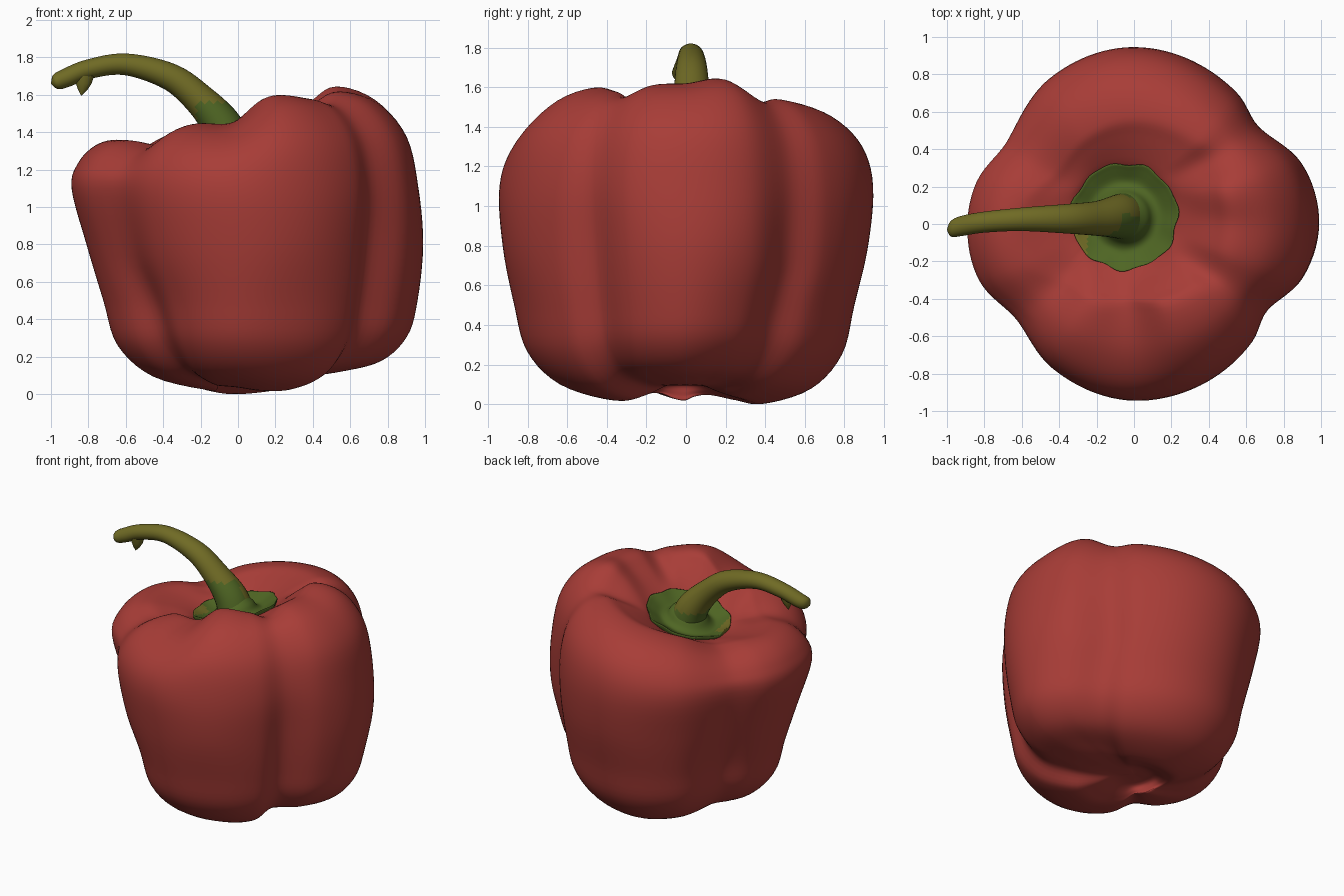
import bpy, bmesh, math
from mathutils import Vector

if "Cube" in bpy.data.objects:
    bpy.data.objects.remove(bpy.data.objects["Cube"])


def material(name, rgb):
    m = bpy.data.materials.new(name)
    m.diffuse_color = (*rgb, 1)
    m.use_nodes = True
    m.node_tree.nodes["Principled BSDF"].inputs["Base Color"].default_value = m.diffuse_color
    return m


RED = material("pepper red", (0.39, 0.046, 0.038))
GREEN = material("calyx green", (0.078, 0.132, 0.017))
OLIVE = material("stem olive", (0.16, 0.145, 0.018))


def catmull(pts, steps):
    """Smooth curve through a list of vectors."""
    out = []
    for i in range(len(pts) - 1):
        a, b = pts[max(i - 1, 0)], pts[i]
        c, d = pts[i + 1], pts[min(i + 2, len(pts) - 1)]
        for k in range(steps):
            t = k / steps
            out.append(0.5 * (2 * b + (c - a) * t + (2 * a - 5 * b + 4 * c - d) * t * t
                              + (3 * b - a - 3 * c + d) * t ** 3))
    return out + [pts[-1].copy()]


def skin(name, rings, mats, rule=None):
    """Join closed rings of points into one smooth surface."""
    bm = bmesh.new()
    rows = [[bm.verts.new(p) for p in ring] for ring in rings]
    n = len(rows[0])
    for lo, hi in zip(rows, rows[1:]):
        for j in range(n):
            k = (j + 1) % n
            bm.faces.new((lo[j], lo[k], hi[k], hi[j]))
    bmesh.ops.remove_doubles(bm, verts=bm.verts[:], dist=0.00005)
    bmesh.ops.recalc_face_normals(bm, faces=bm.faces[:])
    for f in bm.faces:
        f.smooth = True
        if rule:
            f.material_index = rule(f.calc_center_median())
    me = bpy.data.meshes.new(name)
    bm.to_mesh(me)
    bm.free()
    for m in mats:
        me.materials.append(m)
    ob = bpy.data.objects.new(name, me)
    bpy.context.collection.objects.link(ob)
    return ob


# Lobe and groove columns: angle, bottom crest radius and height,
# radius at z 0.5 / 0.8 / 1.1, top crest radius and height
COLUMNS = [
    (0, .55, .12, .96, .99, .965, .55, 1.62),
    (20, .47, .12, .90, .95, .94, .55, 1.64),
    (38, .38, .10, .79, .83, .845, .60, 1.53),
    (52, .40, .04, .83, .88, .89, .58, 1.54),
    (90, .38, .00, .85, .92, .945, .58, 1.48),
    (120, .33, .02, .78, .85, .90, .55, 1.42),
    (147, .24, .05, .64, .74, .81, .52, 1.33),
    (165, .18, .04, .69, .78, .87, .60, 1.355),
    (180, .15, .02, .72, .81, .89, .65, 1.36),
    (200, .15, .03, .69, .79, .88, .62, 1.355),
    (219, .20, .06, .62, .73, .81, .52, 1.33),
    (240, .32, .05, .75, .84, .885, .50, 1.44),
    (267, .38, .04, .86, .92, .94, .45, 1.455),
    (290, .40, .02, .865, .925, .93, .48, 1.59),
    (315, .42, .03, .84, .88, .89, .52, 1.58),
    (327, .42, .10, .78, .825, .85, .57, 1.55),
    (342, .52, .12, .90, .94, .94, .55, 1.61),
]


def column(deg):
    """Periodic smooth blend of the columns at any angle."""
    n = len(COLUMNS)

    def key(i):
        c = COLUMNS[i % n]
        return c[0] + 360 * (i // n), Vector(c[1:])
    i = max(k for k in range(n) if COLUMNS[k][0] <= deg)
    (a0, p0), (a1, p1), (a2, p2), (a3, p3) = [key(i + k) for k in (-1, 0, 1, 2)]
    h = a2 - a1
    t = (deg - a1) / h
    m1, m2 = (p2 - p0) / (a2 - a0) * h, (p3 - p1) / (a3 - a1) * h
    return ((2 * t ** 3 - 3 * t * t + 1) * p1 + (t ** 3 - 2 * t * t + t) * m1
            + (3 * t * t - 2 * t ** 3) * p2 + (t ** 3 - t * t) * m2)


CX, CY = -0.05, 0.04      # centre of the calyx
TILT = 0.2                # the top slopes up towards +x
WARPS = [(38, -10), (219, 14)]   # grooves that bend sideways near the bottom


def body_profile(deg):
    rb, zb, r5, r8, r11, rt, zt = column(deg)
    slope = TILT * math.cos(math.radians(deg))
    pts = [(0, .11), (.12, .10), (.5 * rb + .06, .5 * zb + .035), (rb, zb)]
    for a in (32, 60):
        s, c = math.sin(math.radians(a)), math.cos(math.radians(a))
        pts.append((rb + (r5 - rb) * s, zb + (.5 - zb) * (1 - c)))
    pts += [(r5, .5), (r8, .8), (r11, 1.1)]
    for a in (32, 62):
        s, c = math.sin(math.radians(a)), math.cos(math.radians(a))
        pts.append((rt + (r11 - rt) * c, 1.1 + (zt - 1.1) * s))
    zd = min(1.365 + .35 * slope, zt - .02)
    pts += [(rt, zt), (.55 * rt + .135, .65 * zt + .35 * zd), (.30, zd),
            (.2, 1.295 + .25 * slope), (0, 1.275)]
    out = []
    for k, p in enumerate(catmull([Vector(p) for p in pts], 5)):
        w = min(1, max(0, 2 * (1 - p.x / rt))) if k > 55 else 0
        low = max(0, 1 - p.y / .7) if k < 45 else 0
        bend = sum(amt * math.exp(-((deg - c) / 28) ** 2) for c, amt in WARPS)
        a = math.radians(deg + bend * low)
        out.append((p.x * math.cos(a) + CX * w, p.x * math.sin(a) + CY * w, max(p.y, 0)))
    return out


# Fruit body
SEG = 144
cols = [body_profile(360 * j / SEG) for j in range(SEG)]
skin("pepper_body", list(zip(*cols)), [RED])

# Calyx: wavy-edged funnel lying in the top hollow
calyx_curve = catmull([Vector(p) for p in
                       [(.27, 1.325), (.285, 1.377), (.25, 1.36), (.19, 1.33),
                        (.15, 1.345), (.12, 1.39), (.08, 1.43)]], 4)
rings = []
for p in calyx_curve:
    ring = []
    for j in range(72):
        a = 2 * math.pi * j / 72
        edge = max(0, (p.x - .15) / .15)
        r = p.x * (1 + edge * (.025 * math.sin(7 * a) + .02 * math.sin(11 * a + 1)))
        x, y = r * math.cos(a), r * math.sin(a)
        ring.append((CX + x, CY + y, p.y + .35 * TILT * math.cos(a) * min(1, r / .3)))
    rings.append(ring)
skin("calyx", rings, [GREEN, OLIVE],
     lambda c: 1 if c.x < -.25 and c.y < .03 else 0)

# Curved stem: x, y, z, radius along the path
path = [(-.04, .04, 1.32, .12), (-.09, .04, 1.44, .108), (-.20, .03, 1.57, .086),
        (-.36, .028, 1.695, .073), (-.60, .025, 1.763, .058), (-.80, .01, 1.737, .052),
        (-.92, -.01, 1.69, .05), (-.975, -.025, 1.668, .04), (-1.0, -.03, 1.66, .001)]
line = catmull([Vector(p) for p in path], 6)
rings = []
for i, p in enumerate(line):
    d = line[min(i + 1, len(line) - 1)] - line[max(i - 1, 0)]
    side = Vector((0, 1, 0))
    up = Vector((d.x, 0, d.z)).normalized().cross(side)
    rings.append([p.xyz + (up * math.cos(a) + side * math.sin(a) * 1.08) * p.w
                  for a in (2 * math.pi * j / 32 for j in range(32))])
skin("stem", rings, [OLIVE, GREEN],
     lambda c: 1 if c.z < 1.43 or (c.y < .05 and c.x > -.22 and c.z < 1.56) else 0)

# Small torn spur under the stem tip
spur = [(-.82, 1.70, .05), (-.825, 1.66, .042), (-.83, 1.625, .024), (-.838, 1.597, .002)]
skin("stem_spur", [[(x + r * math.cos(a), -.01 + .7 * r * math.sin(a), z)
                    for a in (2 * math.pi * j / 12 for j in range(12))]
                   for x, z, r in spur], [OLIVE])
